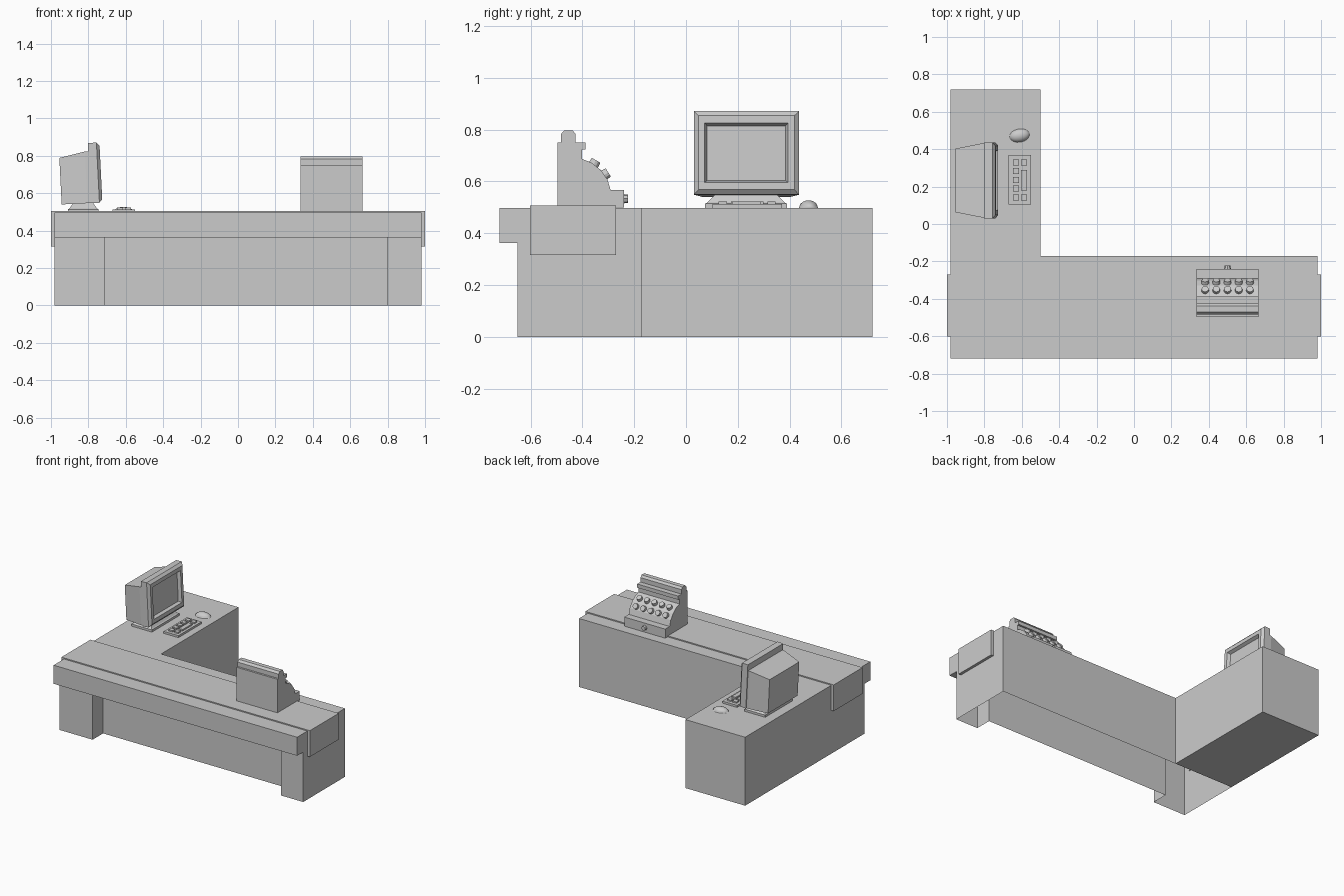
import bpy, bmesh, math
from mathutils import Matrix, Vector

if "Cube" in bpy.data.objects:
    bpy.data.objects.remove(bpy.data.objects["Cube"])


def finish(name, bm, recalc=True):
    if recalc:
        bmesh.ops.recalc_face_normals(bm, faces=bm.faces[:])
    me = bpy.data.meshes.new(name)
    bm.to_mesh(me)
    bm.free()
    ob = bpy.data.objects.new(name, me)
    bpy.context.collection.objects.link(ob)
    return ob


def box(name, x0, x1, y0, y1, z0, z1):
    bm = bmesh.new()
    bmesh.ops.create_cube(bm, size=1)
    for v in bm.verts:
        v.co = Vector((x0 + (v.co.x + .5) * (x1 - x0), y0 + (v.co.y + .5) * (y1 - y0),
                       z0 + (v.co.z + .5) * (z1 - z0)))
    return finish(name, bm)


def extrude(name, pts, vec):
    """Closed prism from a planar outline."""
    bm = bmesh.new()
    f = bm.faces.new([bm.verts.new(p) for p in pts])
    r = bmesh.ops.extrude_face_region(bm, geom=[f], use_keep_orig=True)
    bmesh.ops.translate(bm, vec=vec, verts=[g for g in r['geom'] if isinstance(g, bmesh.types.BMVert)])
    return finish(name, bm)


def loft(name, rings, matrix):
    """Skin rectangles (u, half width, low, high) stacked along local x."""
    bm = bmesh.new()
    loops = [[bm.verts.new((u, s * h, w)) for s, w in ((-1, a), (1, a), (1, b), (-1, b))]
             for u, h, a, b in rings]
    for p, q in zip(loops, loops[1:]):
        for i in range(4):
            j = (i + 1) % 4
            bm.faces.new((p[i], p[j], q[j], q[i]))
    bm.faces.new(loops[0])
    bm.faces.new(loops[-1])
    ob = finish(name, bm)
    ob.matrix_world = matrix
    return ob


def disc(name, centre, normal, radius, depth, sides=12):
    bm = bmesh.new()
    m = Matrix.Translation(centre) @ Vector(normal).to_track_quat('Z', 'Y').to_matrix().to_4x4()
    bmesh.ops.create_cone(bm, cap_ends=True, segments=sides, radius1=radius,
                          radius2=radius * .88, depth=depth, matrix=m)
    return finish(name, bm)


# L-shaped desk shell: hollow counter with recessed front, closed under the side wing
TOP = 0.498
outline = [(-.98, -.65), (-.715, -.65), (-.715, -.53), (.8, -.53), (.8, -.65), (.98, -.65),
           (.98, -.17), (-.5, -.17), (-.5, .72), (-.98, .72), (-.98, -.17)]
bm = bmesh.new()
low = [bm.verts.new((x, y, 0)) for x, y in outline]
high = [bm.verts.new((x, y, TOP)) for x, y in outline]
n = len(outline)
for i in range(n):
    j = (i + 1) % n
    bm.faces.new((low[i], low[j], high[j], high[i]))
bm.faces.new(high)
bm.faces.new((low[10], low[9], low[8], low[7]))
finish("desk_body", bm, recalc=False)

# Front overhang and the band wrapped over the counter
box("counter_overhang", -.98, .98, -.72, -.53, .363, TOP)
band = [(-1, .315), (-1, .506), (1, .506), (1, .315), (.975, .315), (.975, .49), (-.975, .49), (-.975, .315)]
extrude("counter_band", [(x, -.602, z) for x, z in band], (0, .332, 0))

# Cash register body from its side profile
profile = [(-.497, .5), (-.497, .75), (-.483, .75), (-.483, .782), (-.47, .797), (-.438, .797),
           (-.426, .782), (-.426, .75), (-.388, .75), (-.388, .723), (-.402, .723), (-.402, .687),
           (-.365, .672), (-.33, .645), (-.303, .607), (-.291, .566), (-.24, .566), (-.24, .5)]
extrude("register_body", [(.335, y, z) for y, z in profile], (.33, 0, 0))
for row, (y, z, a) in enumerate(((-.353, .671, 30), (-.31, .628, 58))):
    a = math.radians(a)
    for i in range(5):
        disc(f"register_key_{row}_{i}", (.38 + .06 * i, y, z), (0, math.sin(a), math.cos(a)), .021, .024)
disc("drawer_knob", (.5, -.233, .533), (0, 1, 0), .018, .02, 8)

# Monitor, facing +x and tilted slightly upward
tilt = Matrix.Translation((-.725, .233, .55)) @ Matrix.Rotation(-.05, 4, 'Y')
loft("monitor_frame", [(-.062, .203, 0, .322), (-.016, .203, 0, .322), (0, .185, .018, .304),
                       (0, .161, .046, .276), (-.022, .151, .055, .266)], tilt)
loft("monitor_housing", [(-.218, .17, .001, .25), (-.08, .197, .001, .277),
                         (-.055, .197, .001, .277)], tilt)

# Monitor stand: plate and sloped foot, lofted upward
up = Matrix.Translation((-.745, .232, .498)) @ Matrix.Rotation(-math.pi / 2, 4, 'Y')
loft("monitor_stand", [(0, .158, 0, .165), (.016, .158, 0, .165), (.02, .15, .008, .157),
                       (.05, .12, .03, .135)],
     Matrix(((0, 0, 1, -.91), (0, 1, 0, .232), (1, 0, 0, .498), (0, 0, 0, 1))))

# Keyboard
box("keyboard", -.67, -.552, .103, .37, .495, .513)
keys = [(-.632, .33 - .047 * i, .016) for i in range(5)]
keys += [(-.587, .33, .016), (-.587, .235, .055), (-.587, .142, .016)]
for i, (x, y, h) in enumerate(keys):
    box(f"keyboard_key_{i}", x - .016, x + .016, y - h, y + h, .51, .523)

# Mouse: half ellipsoid
bm = bmesh.new()
bmesh.ops.create_uvsphere(bm, u_segments=16, v_segments=10, radius=1)
bmesh.ops.bisect_plane(bm, geom=bm.verts[:] + bm.edges[:] + bm.faces[:], plane_co=(0, 0, 0),
                       plane_no=(0, 0, -1), clear_outer=True)
for f in bm.faces:
    f.smooth = True
mouse = finish("mouse", bm)
mouse.scale = (.055, .036, .03)
mouse.rotation_euler.z = math.radians(10)
mouse.location = (-.612, .473, .497)
